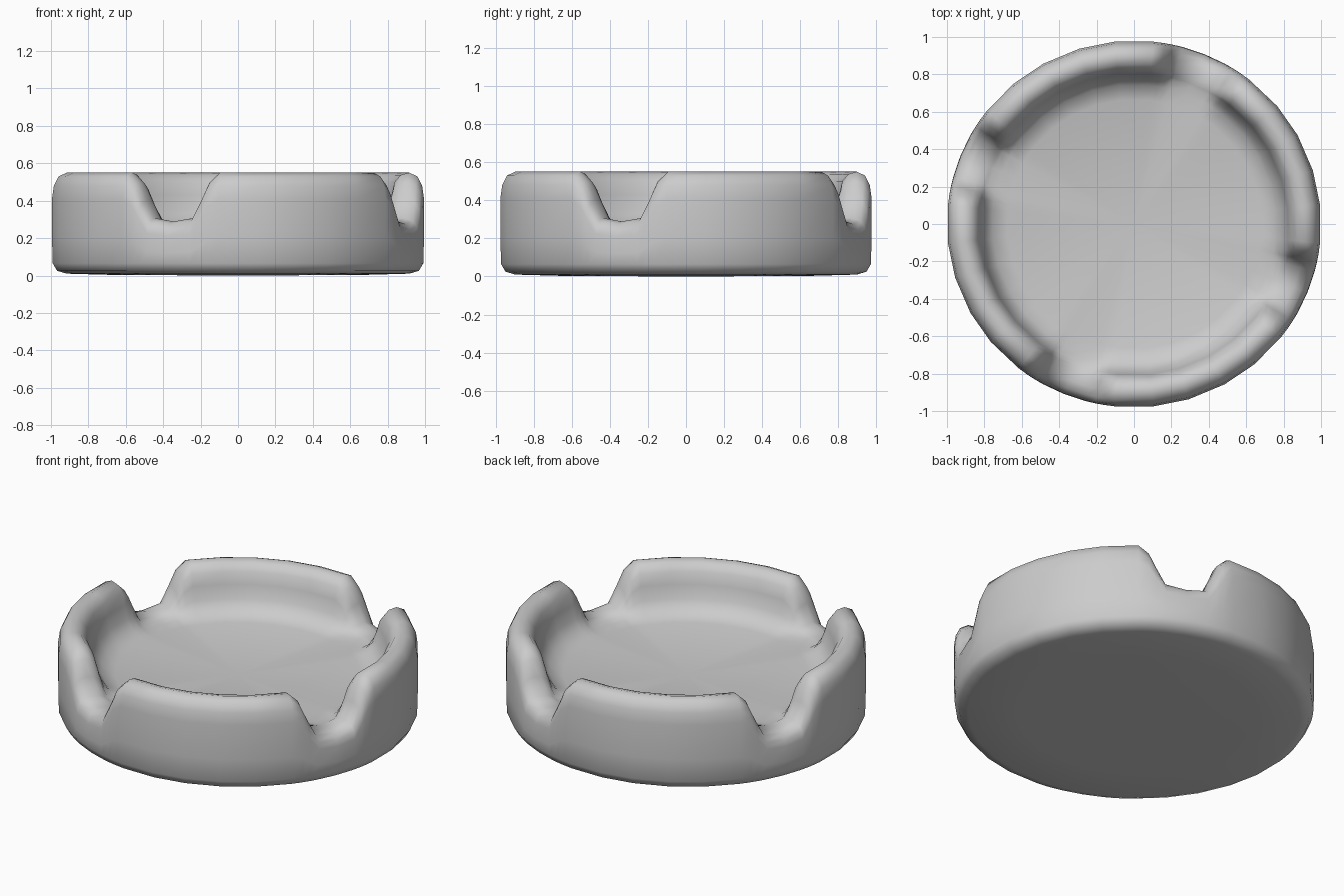
import bpy
import bmesh
from math import radians, cos, sin

if "Cube" in bpy.data.objects:
    bpy.data.objects.remove(bpy.data.objects["Cube"])

# Cross-section (radius, height) through a raised rim, from underside to inner floor
RIM = [(0.66, 0.003), (0.92, 0.01), (0.972, 0.025), (0.996, 0.065), (1.0, 0.2),
       (1.0, 0.41), (0.99, 0.48), (0.965, 0.53), (0.92, 0.55), (0.875, 0.538),
       (0.842, 0.5), (0.825, 0.43), (0.805, 0.35), (0.76, 0.29), (0.68, 0.265)]
# The same section through the bottom of a notch
NOTCH = RIM[:4] + [(1.0, 0.12), (0.998, 0.21), (0.99, 0.245), (0.965, 0.275),
                   (0.92, 0.289), (0.875, 0.286), (0.842, 0.282), (0.825, 0.278),
                   (0.805, 0.275), (0.76, 0.27), (0.68, 0.265)]
# Angle from the notch centre and how deep the notch is there; repeats per quarter
STEPS = [(-16, 0), (-12.5, 0.2), (-10, 0.55), (-7, 0.93), (0, 1), (7, 0.93),
         (10, 0.55), (12.5, 0.2), (16, 0), (28, 0), (39, 0), (51, 0), (62, 0)]


def section(bm, angle, depth):
    a = radians(angle)
    verts = []
    for (r0, z0), (r1, z1) in zip(RIM, NOTCH):
        r, z = r0 + (r1 - r0) * depth, z0 + (z1 - z0) * depth
        verts.append(bm.verts.new((r * cos(a), 0.98 * r * sin(a), z)))
    return verts


# Round dish with four notches in its rounded rim
bm = bmesh.new()
rings = [section(bm, 248 + 90 * q + off, d) for q in range(4) for off, d in STEPS]
base = bm.verts.new((0, 0, 0))
floor = bm.verts.new((0, 0, 0.26))
for i, a in enumerate(rings):
    b = rings[(i + 1) % len(rings)]
    for j in range(len(RIM) - 1):
        bm.faces.new((a[j], b[j], b[j + 1], a[j + 1]))
    bm.faces.new((base, b[0], a[0]))
    bm.faces.new((floor, a[-1], b[-1]))
bmesh.ops.recalc_face_normals(bm, faces=bm.faces)

mesh = bpy.data.meshes.new("notched_dish")
bm.to_mesh(mesh)
bm.free()
dish = bpy.data.objects.new("notched_dish", mesh)
bpy.context.collection.objects.link(dish)
bpy.context.view_layer.objects.active = dish
dish.select_set(True)
bpy.ops.object.shade_smooth()
